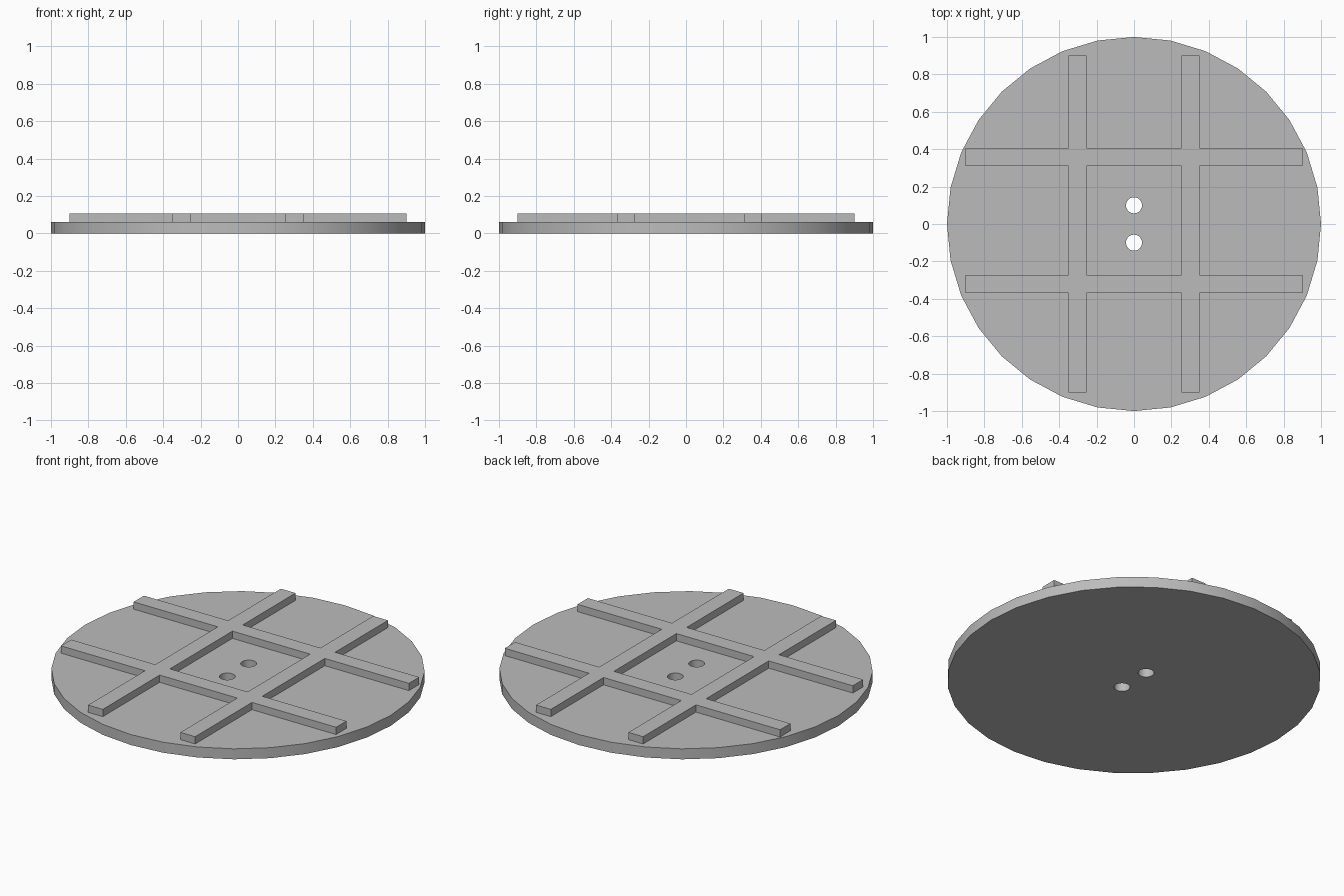
import bpy, bmesh
from math import radians
from mathutils import Matrix

cube = bpy.data.objects.get("Cube")
if cube:
    bpy.data.objects.remove(cube, do_unlink=True)

GREY = (0.5, 0.5, 0.5, 1)
BASE_TOP, BAR_TOP = 0.062, 0.105
HALF_LENGTH, HALF_WIDTH = 0.9, 0.048

grey = bpy.data.materials.new("plain_grey")
grey.use_nodes = True
grey.diffuse_color = GREY
grey.node_tree.nodes["Principled BSDF"].inputs["Base Color"].default_value = GREY


def cylinder(name, radius, z0, z1, y=0):
    bpy.ops.mesh.primitive_cylinder_add(vertices=32, radius=radius, depth=z1 - z0,
                                        location=(0, y, (z0 + z1) / 2))
    ob = bpy.context.object
    ob.name = name
    ob.data.materials.append(grey)
    return ob


# Round base plate with two drilled holes
plate = cylinder("base_plate", 1, 0, BASE_TOP)
for y in (-0.1, 0.1):
    drill = cylinder("hole_cutter", 0.043, -0.1, 0.2, y)
    cut = plate.modifiers.new("hole", "BOOLEAN")
    cut.operation, cut.solver, cut.object = "DIFFERENCE", "EXACT", drill
    bpy.context.view_layer.objects.active = plate
    bpy.ops.object.modifier_apply(modifier=cut.name)
    bpy.data.objects.remove(drill, do_unlink=True)
bpy.ops.object.select_all(action="DESELECT")
plate.select_set(True)
bpy.context.view_layer.objects.active = plate
bpy.ops.object.shade_smooth_by_angle(angle=radians(30))


# Crossed raised bars: one joined outline, raised to a solid
def grid_lines(centres):
    edges = [c + s * HALF_WIDTH for c in centres for s in (-1, 1)]
    return [-HALF_LENGTH, *edges, HALF_LENGTH]


xs = grid_lines((-0.302, 0.302))
ys = grid_lines((-0.321, 0.359))
bm = bmesh.new()
points = [[bm.verts.new((x, y, BASE_TOP)) for y in ys] for x in xs]
for i in range(5):
    for j in range(5):
        if i % 2 or j % 2:
            bm.faces.new((points[i][j], points[i + 1][j],
                          points[i + 1][j + 1], points[i][j + 1]))
bmesh.ops.delete(bm, geom=[v for v in bm.verts if not v.link_faces], context="VERTS")
raised = bmesh.ops.extrude_face_region(bm, geom=bm.faces[:], use_keep_orig=True)
bmesh.ops.translate(bm, vec=(0, 0, BAR_TOP - BASE_TOP),
                    verts=[g for g in raised["geom"] if isinstance(g, bmesh.types.BMVert)])
bmesh.ops.recalc_face_normals(bm, faces=bm.faces[:])
mesh = bpy.data.meshes.new("crossed_bars")
bm.to_mesh(mesh)
bm.free()
mesh.materials.append(grey)
bars = bpy.data.objects.new("crossed_bars", mesh)
bpy.context.collection.objects.link(bars)
